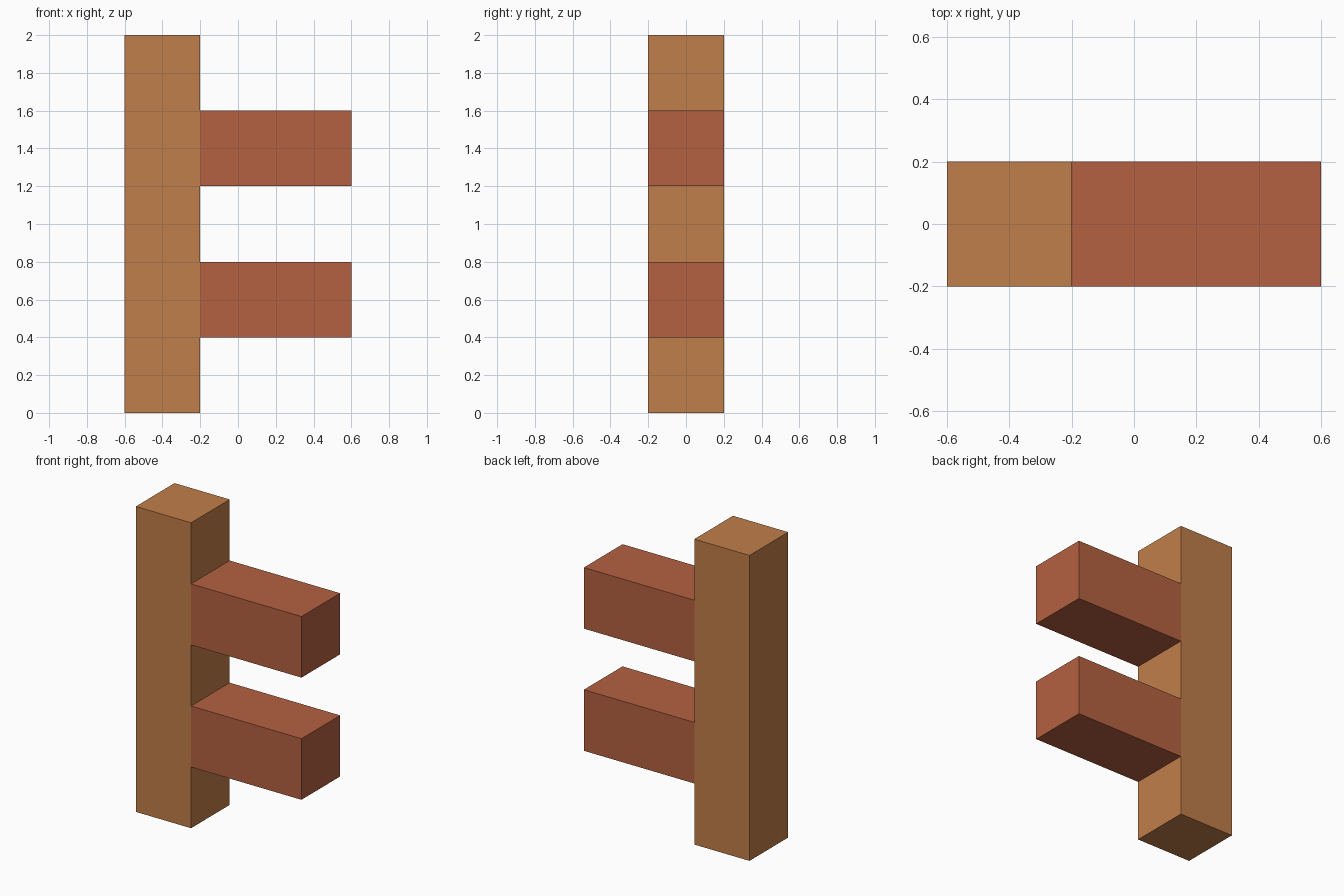
import bpy

cube = bpy.data.objects.get("Cube")
if cube:
    bpy.data.objects.remove(cube, do_unlink=True)


def make_material(name, rgb):
    mat = bpy.data.materials.new(name)
    mat.use_nodes = True
    colour = (*rgb, 1.0)
    mat.diffuse_color = colour
    mat.node_tree.nodes["Principled BSDF"].inputs["Base Color"].default_value = colour
    return mat


def add_box(name, low, high, mat):
    """Flat-shaded box spanning two opposite corners."""
    centre = [(a + b) / 2 for a, b in zip(low, high)]
    size = [b - a for a, b in zip(low, high)]
    bpy.ops.mesh.primitive_cube_add(size=1, location=centre)
    obj = bpy.context.object
    obj.name = obj.data.name = name
    obj.scale = size
    bpy.ops.object.transform_apply(location=False, rotation=False, scale=True)
    obj.data.materials.append(mat)
    return obj


light_wood = make_material("light_wood", (0.527, 0.209, 0.069))
red_wood = make_material("red_wood", (0.462, 0.119, 0.053))

# Upright post
add_box("post", (-0.6, -0.2, 0.0), (-0.2, 0.2, 2.0), light_wood)

# Two rails butting against the side of the post
for name, bottom in (("lower_rail", 0.4), ("upper_rail", 1.2)):
    add_box(name, (-0.2, -0.2, bottom), (0.6, 0.2, bottom + 0.4), red_wood)
